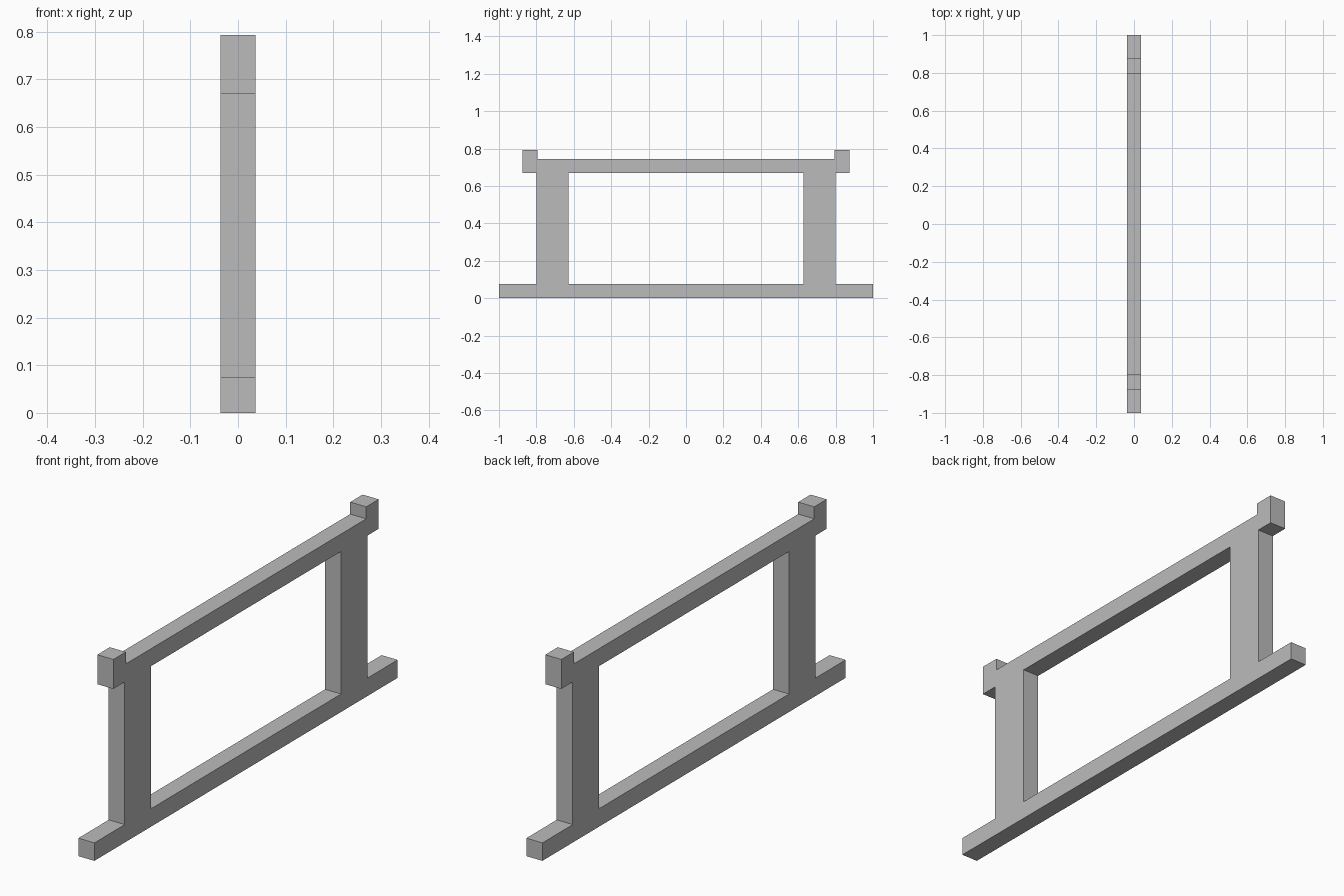
import bpy
import bmesh
from mathutils import Matrix, Vector

cube = bpy.data.objects.get("Cube")
if cube:
    bpy.data.objects.remove(cube, do_unlink=True)

# One plain grey for the whole frame
grey = bpy.data.materials.new("plain_grey")
grey.use_nodes = True
colour = (0.5, 0.5, 0.5, 1)
grey.diffuse_color = colour
grey.node_tree.nodes["Principled BSDF"].inputs["Base Color"].default_value = colour

THICK = 0.074          # depth of every part along x
FOOT_TOP = 0.075
BAR_BOTTOM = 0.67
BAR_TOP = 0.743
TOP = 0.793
STOP_IN, STOP_OUT = 0.793, 0.875
POST_IN, POST_OUT = 0.627, 0.80


def beam(name, y0, y1, z0, z1):
    """Square-edged beam spanning a y and z range."""
    bm = bmesh.new()
    size = Vector((THICK, y1 - y0, z1 - z0))
    centre = Vector((0, (y0 + y1) / 2, (z0 + z1) / 2))
    bmesh.ops.create_cube(bm, size=1, matrix=Matrix.LocRotScale(centre, None, size))
    mesh = bpy.data.meshes.new(name)
    bm.to_mesh(mesh)
    bm.free()
    mesh.materials.append(grey)
    obj = bpy.data.objects.new(name, mesh)
    bpy.context.collection.objects.link(obj)


# Long foot rail and top rail
beam("foot_rail", -1, 1, 0, FOOT_TOP)
beam("top_rail", -STOP_IN, STOP_IN, BAR_BOTTOM, BAR_TOP)

# Upright posts and raised end stops, front and back
for side, s in (("front", -1), ("back", 1)):
    beam(side + "_post", *sorted((s * POST_IN, s * POST_OUT)), FOOT_TOP, BAR_BOTTOM)
    beam(side + "_end_stop", *sorted((s * STOP_IN, s * STOP_OUT)), BAR_BOTTOM, TOP)
